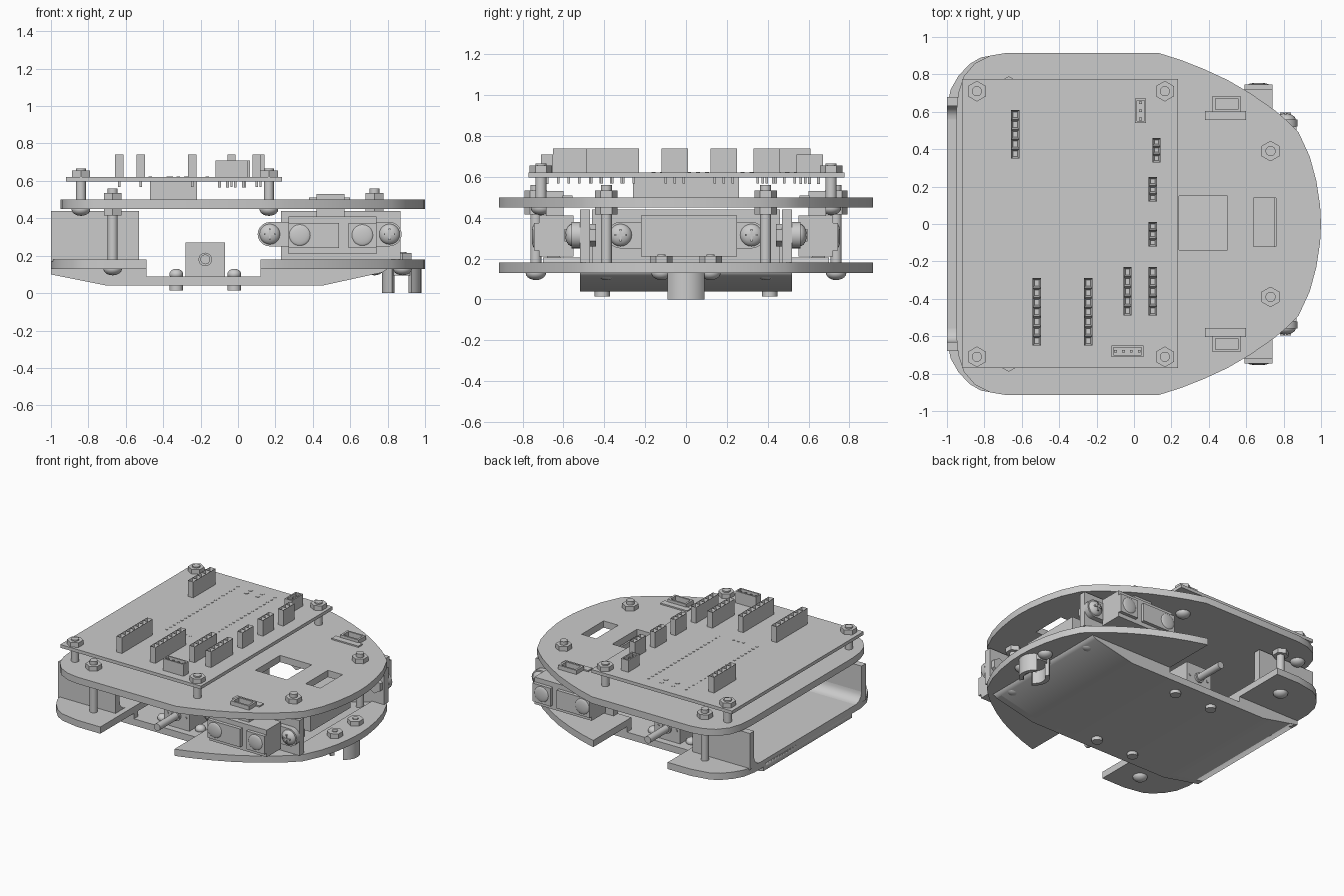
import bpy, bmesh, math
from mathutils import Matrix, Vector

old = bpy.data.objects.get("Cube")
if old:
    bpy.data.objects.remove(old)

grey = bpy.data.materials.new("plain grey")
grey.use_nodes = True
COLOUR = (0.6, 0.6, 0.6, 1)
grey.diffuse_color = COLOUR
grey.node_tree.nodes["Principled BSDF"].inputs["Base Color"].default_value = COLOUR
AXES = {"z": Matrix(), "y": Matrix.Rotation(math.pi / 2, 4, "X")}
T = Matrix.Translation


def add(name, mesh):
    ob = bpy.data.objects.new(name, mesh)
    bpy.context.scene.collection.objects.link(ob)
    mesh.materials.clear()
    mesh.materials.append(grey)
    return ob


def from_bm(name, bm):
    mesh = bpy.data.meshes.new(name)
    bm.to_mesh(mesh)
    bm.free()
    return add(name, mesh)


def box(name, x, y, z, frame=Matrix()):
    bm = bmesh.new()
    size = Matrix.Diagonal((x[1] - x[0], y[1] - y[0], z[1] - z[0], 1))
    mid = T((sum(x) / 2, sum(y) / 2, sum(z) / 2))
    bmesh.ops.create_cube(bm, size=1, matrix=frame @ mid @ size)
    return from_bm(name, bm)


def rod(name, centre, r, length, axis="z", sides=20, frame=Matrix()):
    bm = bmesh.new()
    bmesh.ops.create_cone(bm, cap_ends=True, segments=sides, radius1=r, radius2=r,
                          depth=length, matrix=frame @ T(centre) @ AXES[axis])
    return from_bm(name, bm)


def dome(name, centre, r, h, axis="z", frame=Matrix()):
    bm = bmesh.new()
    bmesh.ops.create_uvsphere(bm, u_segments=20, v_segments=10, radius=1,
                              matrix=frame @ T(centre) @ AXES[axis] @ Matrix.Diagonal((r, r, h, 1)))
    return from_bm(name, bm)


def prism(name, loops, low, high, upright=False):
    """Outline with holes, extruded along z, or along y when upright."""
    cu = bpy.data.curves.new(name, "CURVE")
    cu.dimensions, cu.fill_mode, cu.extrude = "2D", "BOTH", (high - low) / 2
    for pts in loops:
        sp = cu.splines.new("POLY")
        sp.points.add(len(pts) - 1)
        for p, (a, b) in zip(sp.points, pts):
            p.co = (a, b, 0, 1)
        sp.use_cyclic_u = True
    tmp = bpy.data.objects.new(name, cu)
    bpy.context.scene.collection.objects.link(tmp)
    dg = bpy.context.evaluated_depsgraph_get()
    mesh = bpy.data.meshes.new_from_object(tmp.evaluated_get(dg))
    bpy.data.objects.remove(tmp)
    bm = bmesh.new()
    bm.from_mesh(mesh)
    bmesh.ops.remove_doubles(bm, verts=bm.verts, dist=1e-5)
    mid = (low + high) / 2
    bm.transform(T((0, mid, 0)) @ AXES["y"] if upright else T((0, 0, mid)))
    return from_bm(name, bm)


def rect(x0, x1, y0, y1):
    return [(x0, y0), (x1, y0), (x1, y1), (x0, y1)]


def mirrored(half):
    return half + [(x, -y) for x, y in reversed(half) if y > 0]


# Decks
nose = [(1, 0), (.995, .1), (.975, .23), (.94, .36), (.88, .49), (.82, .55), (.75, .61),
        (.62, .7), (.5, .77), (.37, .83), (.25, .877), (.13, .915)]
top_rear = [(-.68, .915), (-.77, .9), (-.85, .86), (-.91, .79), (-.94, .7), (-.95, .6)]
low_rear = [(-.68, .915), (-.82, .89), (-.88, .855), (-.94, .79), (-.98, .72), (-1, .62)]
holes = [rect(.24, .5, -.14, .15), rect(.64, .76, -.12, .14)]
holes += [rect(.43, .56, s * .642 - .03, s * .642 + .03) for s in (-1, 1)]
prism("upper_deck", [mirrored(nose + top_rear)] + holes, .45, .5)
prism("front_lower_deck", [mirrored(nose + [(.12, .915), (.12, .5), (.77, .5)])], .13, .18)
prism("rear_lower_deck", [mirrored([(-.49, .915)] + low_rear)], .13, .18)

# Sunken centre pan
pan = prism("centre_pan", [[(-1, .1), (-.7, .04), (.45, .04), (.77, .11), (.8, .13), (.8, .18),
                            (.74, .165), (.45, .09), (-.7, .09), (-1, .15)]], -.52, .52, True)

cove = [(0, .18)] + [(.07 - .07 * math.sin(t), .25 - .07 * math.cos(t))
                     for t in (math.radians(15 * i) for i in range(7))]
for s, side in ((-1, "right"), (1, "left")):
    a, b = sorted((s * .47, s * .52))
    prism(side + "_rear_cheek", [[(-1, .1), (-.7, .04), (-.49, .04), (-.49, .18), (-1, .18)]], a, b, True)
    prism(side + "_front_cheek", [[(.12, .04), (.45, .04), (.77, .11), (.77, .18), (.12, .18)]], a, b, True)
    # Rear side wall with a rounded foot on its inner side
    a, b = sorted((s * .63, s * .68))
    box(side + "_rear_wall", (-1, -.53), (a, b), (.17, .44))
    foot = prism(side + "_wall_foot", [cove], 0, .47, True)
    foot.data.transform(Matrix.Diagonal((1, s, 1, 1)) @ T((-1, .63, 0)) @ Matrix.Rotation(-math.pi / 2, 4, "Z"))


def bolt(name, x, y, head, tip, nut_at, r=.027):
    """Domed head at one end, hex nut with its base at nut_at."""
    rod(name + "_shank", (x, y, (head + tip) / 2), r, abs(tip - head))
    dome(name + "_head", (x, y, head), .05, .035)
    rod(name + "_nut", (x, y, nut_at + .017), .055, .034, sides=6)


# Posts and fasteners
for s in (-1, 1):
    for x in (-.84, .165):
        bolt("board_post", x, s * .71, .448, .665, .622)
    for x, y in ((-.67, .735), (.73, .39)):
        bolt("deck_post", x, s * y, .13, .56, .5)
        rod("deck_post_high_nut", (x, s * y, .433), .055, .034, sides=6)
    for x in (-.33, -.02):
        rod("pan_bolt_shank", (x, s * .41, .07), .02, .1)
        dome("pan_bolt_top", (x, s * .41, .1), .037, .03)
        rod("pan_bolt_nut", (x, s * .41, .028), .037, .026, sides=12)
    bolt("caster_bolt", .88, s * .12, .13, .22, .18, r=.02)

# Caster cup with two open slots
rod("caster_base", (.875, 0, .115), .09, .04, sides=32)
for start in (-60, 120):
    arc = [math.radians(start + 12 * i) for i in range(11)]
    ring = [(.875 + .105 * math.cos(t), .105 * math.sin(t)) for t in arc]
    ring += [(.875 + .075 * math.cos(t), .075 * math.sin(t)) for t in reversed(arc)]
    prism("caster_prong", [ring], 0, .13)

# Gear motors
for s in (-1, 1):
    f = Matrix.Diagonal((1, -s, 1, 1))
    box("gearbox", (-.28, -.07), (-.47, -.26), (.09, .27), f)
    rod("motor_can", (-.175, -.15, .18), .085, .26, "y", frame=f)
    rod("shaft_collar", (-.175, -.475, .18), .036, .02, "y", frame=f)
    rod("motor_shaft", (-.175, -.58, .18), .026, .24, "y", frame=f)
    for dx in (-.075, .075):
        rod("gearbox_hole", (-.175 + dx, -.472, .18), .01, .006, "y", frame=f)


def sensor(name, frame, bracket, lenses):
    """Distance sensor facing local -y, with its bracket behind it."""
    box(name + "_bracket", bracket, (0, .05), (.18, .44), frame)
    box(name + "_flange", (-.32, .32), (-.04, 0), (.25, .38), frame)
    box(name + "_body", (-.22, .25), (-.2, -.03), (.21, .41), frame)
    for x in (-.32, .32):
        rod(name + "_tab", (x, -.02, .315), .065, .04, "y", frame=frame)
        dome(name + "_screw", (x, -.035, .315), .056, .036, "y", frame)
        box(name + "_slot", (x - .03, x + .03), (-.075, -.06), (.31, .32), frame)
        box(name + "_slot", (x - .005, x + .005), (-.075, -.06), (.285, .345), frame)
        rod(name + "_nut", (x, .065, .315), .055, .03, "y", 6, frame)
    if lenses:
        box(name + "_window", (-.22, .05), (-.225, -.2), (.24, .375), frame)
        box(name + "_window", (.1, .25), (-.225, -.2), (.24, .375), frame)
        for x in (-.16, .175):
            dome(name + "_lens", (x, -.223, .31), .058, .012, "y", frame)


sensor("right_sensor", T((.49, -.52, 0)), (-.26, .38), True)
sensor("left_sensor", T((.49, .52, 0)) @ Matrix.Diagonal((1, -1, 1, 1)), (-.26, .38), True)
sensor("front_sensor", T((.55, 0, 0)) @ Matrix.Rotation(math.pi / 2, 4, "Z"), (-.46, .46), False)

# Cable sockets passing through the upper deck
for s in (-1, 1):
    y = s * .642
    prism("cable_socket", [rect(.42, .57, y - .043, y + .043), rect(.435, .555, y - .03, y + .03)], .41, .53)
    box("socket_step", (.38, .6), (s * .58 - .025, s * .58 + .025), (.495, .51))

# Circuit board and the module beneath it
box("circuit_board", (-.92, .235), (-.77, .775), (.598, .622))
box("underside_module", (-.47, -.22), (-.26, .26), (.5, .6))


def header(x, y0, y1, n):
    """Row of square sockets, hollowed from the top, with pins below."""
    bm = bmesh.new()
    step = (y1 - y0) / n
    for i in range(n):
        yc = y0 + step * (i + .5)
        for z, w, l, h in ((.68, .044, step, .12), (.585, .012, .012, .035)):
            bmesh.ops.create_cube(bm, size=1, matrix=T((x, yc, z)) @ Matrix.Diagonal((w, l, h, 1)))
    tops = [f for f in bm.faces if f.calc_center_median().z > .735]
    bmesh.ops.inset_individual(bm, faces=tops, thickness=.015)
    bmesh.ops.translate(bm, verts=list({v for f in tops for v in f.verts}), vec=Vector((0, 0, -.04)))
    from_bm("socket_header", bm)


for row in ((-.635, .35, .61, 5), (-.52, -.65, -.29, 7), (-.245, -.65, -.29, 7), (-.035, -.49, -.23, 5),
            (.1, -.49, -.23, 5), (.1, -.12, .01, 3), (.1, .12, .25, 3), (.12, .33, .46, 3)):
    header(*row)

# Open-topped plugs with pins
for x0, x1, y0, y1, n in ((-.12, .05, -.71, -.65, 4), (.005, .065, .54, .67, 3)):
    prism("plug_shell", [rect(x0, x1, y0, y1), rect(x0 + .01, x1 - .01, y0 + .01, y1 - .01)], .62, .71)
    box("plug_floor", (x0, x1), (y0, y1), (.62, .64))
    for i in range(n):
        t = (i + .5) / n
        px, py = ((x0 + (x1 - x0) * t, (y0 + y1) / 2) if n == 4 else ((x0 + x1) / 2, y0 + (y1 - y0) * t))
        box("plug_pin", (px - .007, px + .007), (py - .007, py + .007), (.565, .7))

# Solder pads
pads = [(x, -.16 + .0437 * i, .01) for x in (-.47, -.165) for i in range(20)]
pads += [(x, y, .017) for x in (-.365, -.27) for y in (.62, .67)] + [(-.36 + .04 * i, -.16, .01) for i in range(3)]
for x, y, r in pads:
    rod("solder_pad", (x, y, .6225), r, .004, sides=10)

# Smooth round parts, keep edges crisp; the folded pan stays flat
bpy.ops.object.select_all(action="DESELECT")
meshes = [o for o in bpy.context.scene.objects if o.type == "MESH" and grey.name in o.data.materials]
for o in meshes:
    bm = bmesh.new()
    bm.from_mesh(o.data)
    bmesh.ops.recalc_face_normals(bm, faces=bm.faces)
    bm.to_mesh(o.data)
    bm.free()
    o.select_set(o != pan)
bpy.context.view_layer.objects.active = meshes[0]
bpy.ops.object.shade_smooth_by_angle(angle=math.radians(32))
